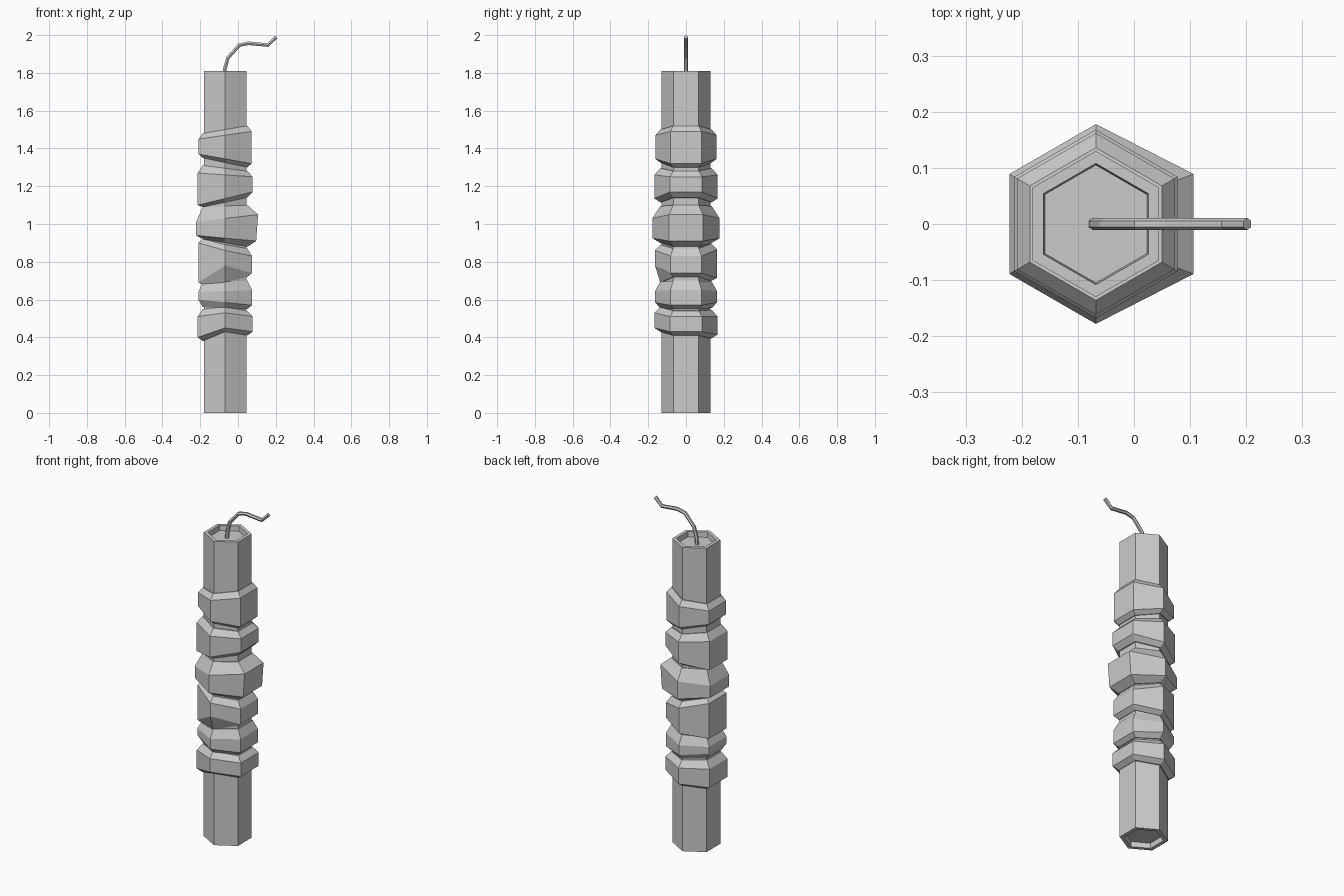
import bpy, bmesh, math
from mathutils import Vector

cube = bpy.data.objects.get("Cube")
if cube:
    bpy.data.objects.remove(cube, do_unlink=True)

grey = bpy.data.materials.new("plain_grey")
grey.use_nodes = True
grey.diffuse_color = (0.6, 0.6, 0.6, 1)
grey.node_tree.nodes["Principled BSDF"].inputs["Base Color"].default_value = (0.6, 0.6, 0.6, 1)

AXIS = -0.068    # x position of the stick
TUBE = 0.13      # corner radius of the stick
TOP = 1.81


def loft(name, loops):
    """Skin a list of closed point loops and cap both ends."""
    bm = bmesh.new()
    rows = [[bm.verts.new(p) for p in loop] for loop in loops]
    for a, b in zip(rows, rows[1:]):
        for i in range(len(a)):
            j = (i + 1) % len(a)
            bm.faces.new((a[i], a[j], b[j], b[i]))
    bm.faces.new(rows[0])
    bm.faces.new(rows[-1])
    bmesh.ops.recalc_face_normals(bm, faces=bm.faces)
    mesh = bpy.data.meshes.new(name)
    bm.to_mesh(mesh)
    bm.free()
    mesh.materials.append(grey)
    obj = bpy.data.objects.new(name, mesh)
    bpy.context.collection.objects.link(obj)
    return obj


def hexagon(radius):
    """Corners of a hexagon pointing to the front and back."""
    return [(radius * math.sin(k * math.pi / 3), radius * math.cos(k * math.pi / 3))
            for k in range(6)]


# Stick with a shallow recess at both ends
stick = [(0.103, 0.03), (0.106, 0), (TUBE, 0), (TUBE, TOP), (0.108, TOP), (0.105, TOP - 0.03)]
loft("stick", [[(AXIS + x, y, z) for x, y in hexagon(r)] for r, z in stick])


# Uneven wrapped bands: heights are lower lip, outer low, outer high, upper lip
def band(name, radius, left, right, front=None, bulge=0):
    middle = [(a + b) / 2 for a, b in zip(left, right)]
    front = front or middle
    loops = []
    for i, r in enumerate((0.136, radius, radius, 0.136)):
        loop = []
        for x, y in hexagon(r):
            if x > 0.01:
                z = left[i]
                x += bulge if i == 2 else bulge * 0.5 if i == 1 else 0
            elif x < -0.01:
                z = right[i]
            else:
                z = front[i] if y < 0 else middle[i]
            loop.append((AXIS + x, y, z))
        loops.append(loop)
    loft(name, loops)


band("band_lowest", 0.168, (0.41, 0.43, 0.51, 0.54), (0.38, 0.40, 0.51, 0.55),
     front=(0.43, 0.45, 0.53, 0.56))
band("band_second", 0.164, (0.55, 0.57, 0.65, 0.70), (0.56, 0.60, 0.64, 0.69))
band("band_third", 0.164, (0.72, 0.74, 0.83, 0.87), (0.68, 0.69, 0.90, 0.92),
     front=(0.69, 0.78, 0.86, 0.89))
band("band_fourth", 0.178, (0.88, 0.91, 1.05, 1.10), (0.92, 0.94, 1.01, 1.09),
     bulge=0.02)
band("band_fifth", 0.168, (1.14, 1.17, 1.25, 1.28), (1.09, 1.10, 1.27, 1.31))
band("band_highest", 0.162, (1.30, 1.32, 1.49, 1.52), (1.35, 1.37, 1.45, 1.48))

# Bent fuse
path = [Vector((x, 0, z)) for x, z in
        ((-0.072, 1.77), (-0.07, 1.82), (-0.053, 1.88), (0.006, 1.946),
         (0.055, 1.957), (0.158, 1.947), (0.202, 1.99))]
loops = []
for i, p in enumerate(path):
    along = (path[min(i + 1, len(path) - 1)] - path[max(i - 1, 0)]).normalized()
    across = Vector((-along.z, 0, along.x))
    loops.append([p + across * a + Vector((0, b, 0)) for a, b in hexagon(0.011)])
loft("fuse", loops)
